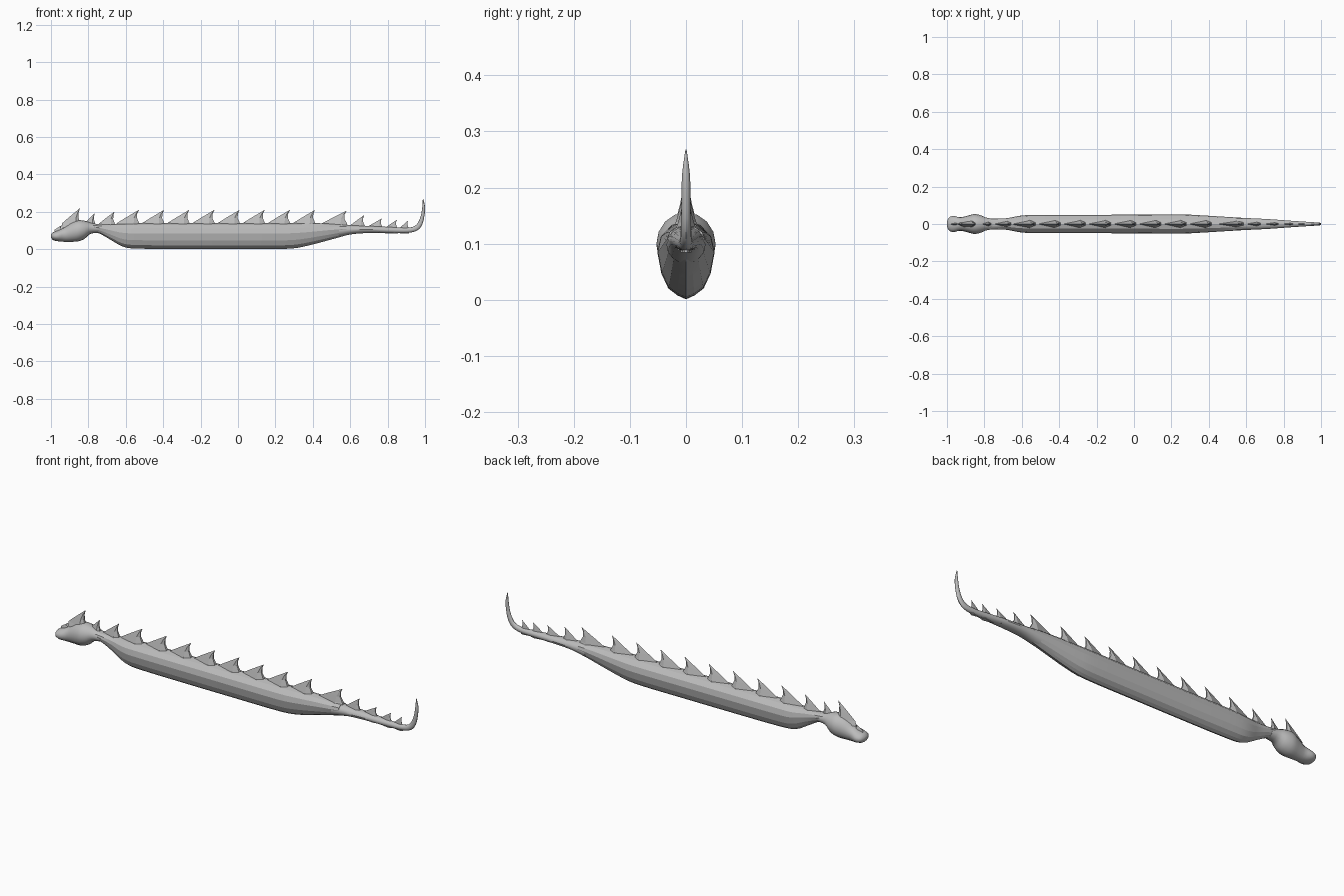
import bpy, bmesh, math
from mathutils import Vector

grey = bpy.data.materials.new("stone grey")
grey.diffuse_color = (0.5, 0.5, 0.5, 1)

# half cross-section: (height fraction, width fraction)
HULL = [(0, 0), (0.05, 0.3), (0.14, 0.62), (0.33, 0.86), (0.6, 1), (0.8, 0.88), (0.95, 0.5), (1, 0)]
ROUND = [(0.5 - 0.5 * math.cos(a * math.pi / 8), math.sin(a * math.pi / 8)) for a in range(9)]


def finish(name, bm, smooth):
    bmesh.ops.remove_doubles(bm, verts=bm.verts, dist=0.0001)
    bmesh.ops.recalc_face_normals(bm, faces=bm.faces)
    me = bpy.data.meshes.new(name)
    bm.to_mesh(me)
    bm.free()
    me.materials.append(grey)
    ob = bpy.data.objects.new(name, me)
    bpy.context.collection.objects.link(ob)
    if smooth:
        bpy.ops.object.select_all(action='DESELECT')
        ob.select_set(True)
        bpy.context.view_layer.objects.active = ob
        bpy.ops.object.shade_smooth_by_angle(angle=math.radians(smooth))


def refine(st, n):
    """Catmull-Rom interpolation between stations."""
    out = []
    for i in range(len(st) - 1):
        p = [Vector(st[max(0, min(len(st) - 1, i + k))]) for k in (-1, 0, 1, 2)]
        for j in range(n):
            t = j / n
            out.append(0.5 * (2 * p[1] + (p[2] - p[0]) * t + (2 * p[0] - 5 * p[1] + 4 * p[2] - p[3]) * t * t
                              + (3 * p[1] - p[0] - 3 * p[2] + p[3]) * t ** 3))
    return out + [Vector(st[-1])]


def loft(name, stations, section, n, smooth):
    """stations: bottom x, bottom z, top x, top z, half width"""
    bm = bmesh.new()
    ring = section + [(t, -w) for t, w in section[-2:0:-1]]
    rows = []
    for bx, bz, tx, tz, hw in refine(stations, n):
        rows.append([bm.verts.new((bx + (tx - bx) * t, w * hw, bz + (tz - bz) * t)) for t, w in ring])
    m = len(ring)
    for a, b in zip(rows, rows[1:]):
        for i in range(m):
            bm.faces.new((a[i], a[(i + 1) % m], b[(i + 1) % m], b[i]))
    bm.faces.new(rows[0])
    bm.faces.new(rows[-1])
    finish(name, bm, smooth)


def spike(name, x, tip, length, base, width, drop=0.03):
    """Swept-forward wedge with a concave back, tip at x."""
    bm = bmesh.new()
    h = tip - base
    rows = []
    # front x, back x, height, half width
    for fx, bx, z, w in [(-1.0, 0.10, base - drop, 1.0), (-0.95, 0.02, base + 0.05 * h, 0.5),
                         (-0.60, -0.08, base + 0.42 * h, 0.28), (-0.27, -0.07, base + 0.75 * h, 0.14),
                         (-0.02, 0.0, tip, 0.02)]:
        f, b = x + fx * length, x + bx * length
        m = b - 0.25 * (b - f)
        rows.append([bm.verts.new(c) for c in ((f, 0, z), (m, width * w, z), (b, width * w * 0.4, z),
                                               (b, -width * w * 0.4, z), (m, -width * w, z))])
    for a, b in zip(rows, rows[1:]):
        for i in range(5):
            bm.faces.new((a[i], a[(i + 1) % 5], b[(i + 1) % 5], b[i]))
    bm.faces.new(rows[0])
    bm.faces.new(rows[-1])
    finish(name, bm, 0)


# long keeled body
loft("body", [(-0.80, 0.088, -0.80, 0.14, 0.030), (-0.75, 0.088, -0.75, 0.135, 0.029),
              (-0.68, 0.050, -0.68, 0.135, 0.031), (-0.61, 0.012, -0.61, 0.137, 0.044),
              (-0.52, 0.003, -0.52, 0.140, 0.049), (-0.25, 0.001, -0.25, 0.140, 0.049),
              (0.00, 0.001, 0.00, 0.140, 0.050), (0.25, 0.002, 0.25, 0.140, 0.051),
              (0.35, 0.014, 0.35, 0.140, 0.047), (0.48, 0.047, 0.48, 0.138, 0.039),
              (0.58, 0.075, 0.58, 0.132, 0.033)], HULL, 3, 12)

# tapering tail, curling up
loft("tail", [(0.54, 0.065, 0.54, 0.133, 0.035), (0.62, 0.082, 0.62, 0.128, 0.031),
              (0.72, 0.087, 0.72, 0.124, 0.026), (0.83, 0.086, 0.83, 0.118, 0.018),
              (0.91, 0.088, 0.90, 0.115, 0.013), (0.958, 0.100, 0.940, 0.122, 0.010),
              (0.984, 0.130, 0.962, 0.142, 0.009), (0.996, 0.175, 0.977, 0.178, 0.008),
              (1.0, 0.225, 0.985, 0.222, 0.007), (0.991, 0.268, 0.988, 0.267, 0.001)], ROUND, 3, 30)

# head: muzzle, cheeks and neck
loft("head", [(-1.0, 0.064, -1.0, 0.078, 0.012), (-0.99, 0.050, -0.99, 0.090, 0.034),
              (-0.965, 0.043, -0.965, 0.100, 0.043), (-0.93, 0.040, -0.93, 0.116, 0.036),
              (-0.895, 0.040, -0.895, 0.140, 0.043), (-0.855, 0.042, -0.855, 0.155, 0.053),
              (-0.82, 0.056, -0.82, 0.152, 0.047), (-0.79, 0.082, -0.79, 0.143, 0.034),
              (-0.75, 0.088, -0.75, 0.134, 0.028)], ROUND, 3, 40)

# nose horn and brow crest
spike("nose_horn", -0.943, 0.128, 0.04, 0.103, 0.012, 0.015)
spike("brow_crest", -0.845, 0.218, 0.10, 0.135, 0.038, 0.02)

# row of back spikes: tip x, tip z, length, base z, half width
back = [(-0.765, 0.192, 0.06, 0.134, 0.022), (-0.66, 0.200, 0.09, 0.132, 0.028)]
back += [(-0.53 + 0.1345 * i, 0.209, 0.125, 0.135, 0.036) for i in range(8)]
back += [(0.58, 0.204, 0.14, 0.134, 0.028), (0.675, 0.182, 0.08, 0.124, 0.020),
         (0.77, 0.164, 0.08, 0.119, 0.015), (0.85, 0.157, 0.065, 0.114, 0.010),
         (0.91, 0.153, 0.045, 0.114, 0.007)]
for i, s in enumerate(back):
    spike("back_spike_%02d" % (i + 1), *s)
